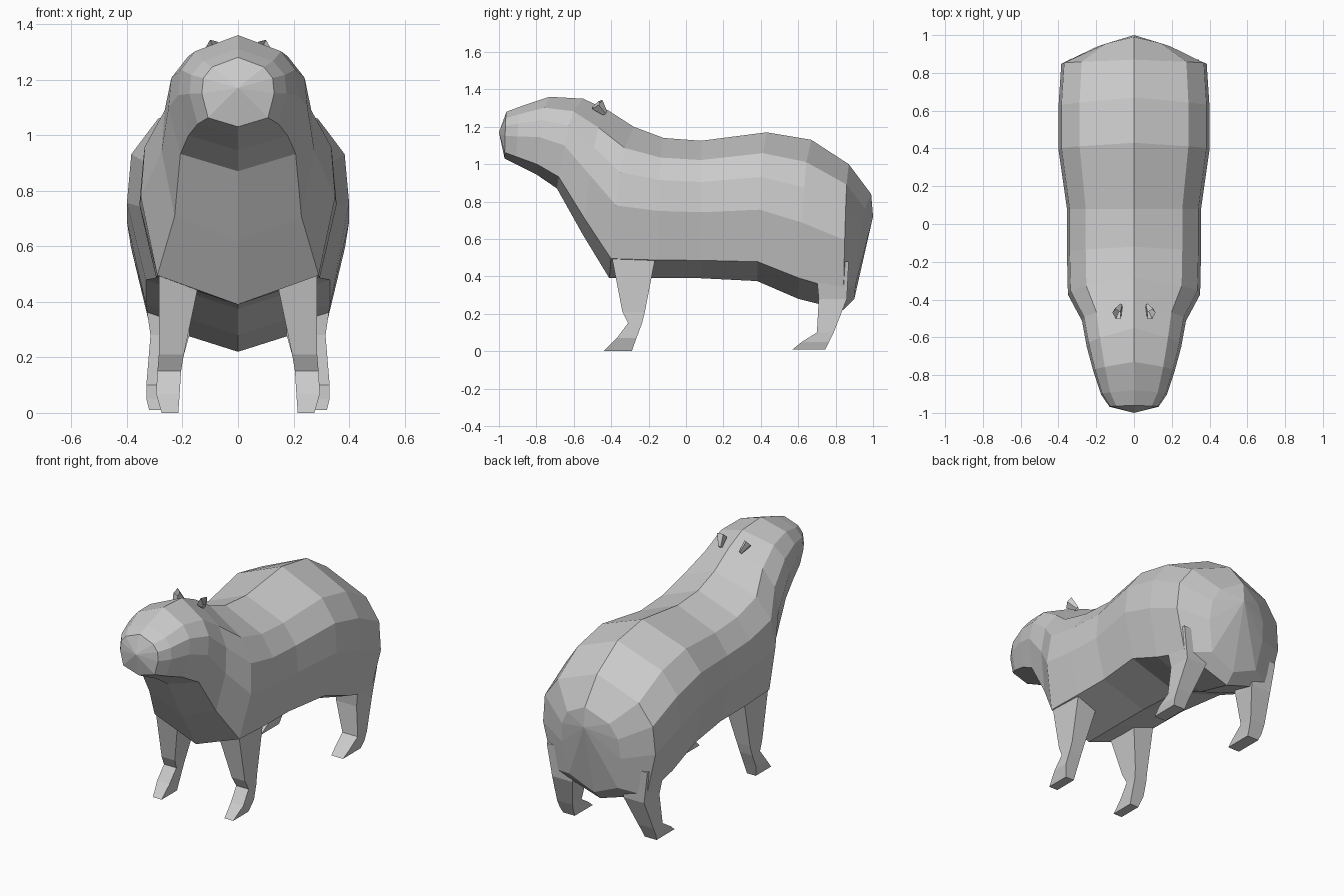
import bpy, bmesh, math
from mathutils import Vector, Matrix

if "Cube" in bpy.data.objects:
    bpy.data.objects.remove(bpy.data.objects["Cube"])


def add_object(name, bm):
    bmesh.ops.recalc_face_normals(bm, faces=bm.faces)
    mesh = bpy.data.meshes.new(name)
    bm.to_mesh(mesh)
    bm.free()
    obj = bpy.data.objects.new(name, mesh)
    bpy.context.collection.objects.link(obj)
    return obj


def skin(bm, rings):
    for a, b in zip(rings, rings[1:]):
        n = len(a)
        for i in range(n):
            bm.faces.new((a[i], a[(i + 1) % n], b[(i + 1) % n], b[i]))


def fan(bm, ring, point):
    tip = bm.verts.new(point)
    for i in range(len(ring)):
        bm.faces.new((ring[i - 1], ring[i], tip))


# Body and head: one half cross-section, scaled along the animal
half = [(0, 1), (.72, .86), (.96, .70), (1, .48), (.83, .13), (0, 0)]
outline = half + [(-x, z) for x, z in half[-2:0:-1]]
# y at top, y at bottom, z top, z bottom, half width
sections = [
    (-.96, -.97, 1.28, 1.03, .13),
    (-.88, -.91, 1.31, 1.00, .175),
    (-.73, -.80, 1.36, .945, .215),
    (-.55, -.69, 1.35, .87, .25),
    (-.42, -.55, 1.29, .62, .275),
    (-.28, -.41, 1.20, .39, .35),
    (-.12, -.16, 1.14, .39, .355),
    (.08, .08, 1.125, .39, .355),
    (.43, .38, 1.17, .375, .40),
    (.67, .60, 1.13, .28, .40),
    (.87, .84, 1.00, .22, .385),
    (.99, .90, .84, .28, .20),
]
bm = bmesh.new()
rings = []
for yt, yb, zt, zb, w in sections:
    rings.append([bm.verts.new((x * w, yt + (yb - yt) * math.sqrt(1 - f), zb + (zt - zb) * f))
                  for x, f in outline])
skin(bm, rings)
fan(bm, rings[0], (0, -1.0, 1.17))
fan(bm, rings[-1], (0, 1.0, .72))
add_object("body", bm)


# Legs: tapered four-sided columns ending in a pointed foot
def leg(name, levels, side):
    bm = bmesh.new()
    rings = []
    for z, y0, y1, x0, x1 in levels:
        rings.append([bm.verts.new((side * x, y, z))
                      for x, y in ((x0, y0), (x1, y0), (x1, y1), (x0, y1))])
    skin(bm, rings)
    bm.faces.new(rings[0])
    bm.faces.new(rings[-1])
    add_object(name, bm)


front = [(.52, -.40, -.16, .13, .285), (.21, -.34, -.22, .195, .285),
         (.15, -.31, -.235, .205, .29), (.07, -.37, -.265, .21, .295),
         (.0, -.44, -.29, .215, .275)]
rear = [(.48, .69, .87, .17, .345), (.28, .71, .86, .175, .315),
        (.10, .70, .79, .225, .33), (.05, .62, .765, .235, .33),
        (.01, .57, .745, .24, .32)]


# Ears: small flared open cups tilted back
def ear(name, side):
    bm = bmesh.new()
    bmesh.ops.create_cone(bm, cap_ends=False, segments=5, radius1=.015,
                          radius2=.04, depth=.07)
    turn = Matrix.Rotation(side * .4, 4, 'Y') @ Matrix.Rotation(.7, 4, 'X')
    place = Matrix.Translation((side * .08, -.455, 1.295))
    bm.transform(place @ turn @ Matrix.Diagonal((.6, 1, 1, 1)))
    add_object(name, bm)


for side, tag in ((1, "left"), (-1, "right")):
    leg("front_leg_" + tag, front, side)
    leg("rear_leg_" + tag, rear, side)
    ear("ear_" + tag, side)
